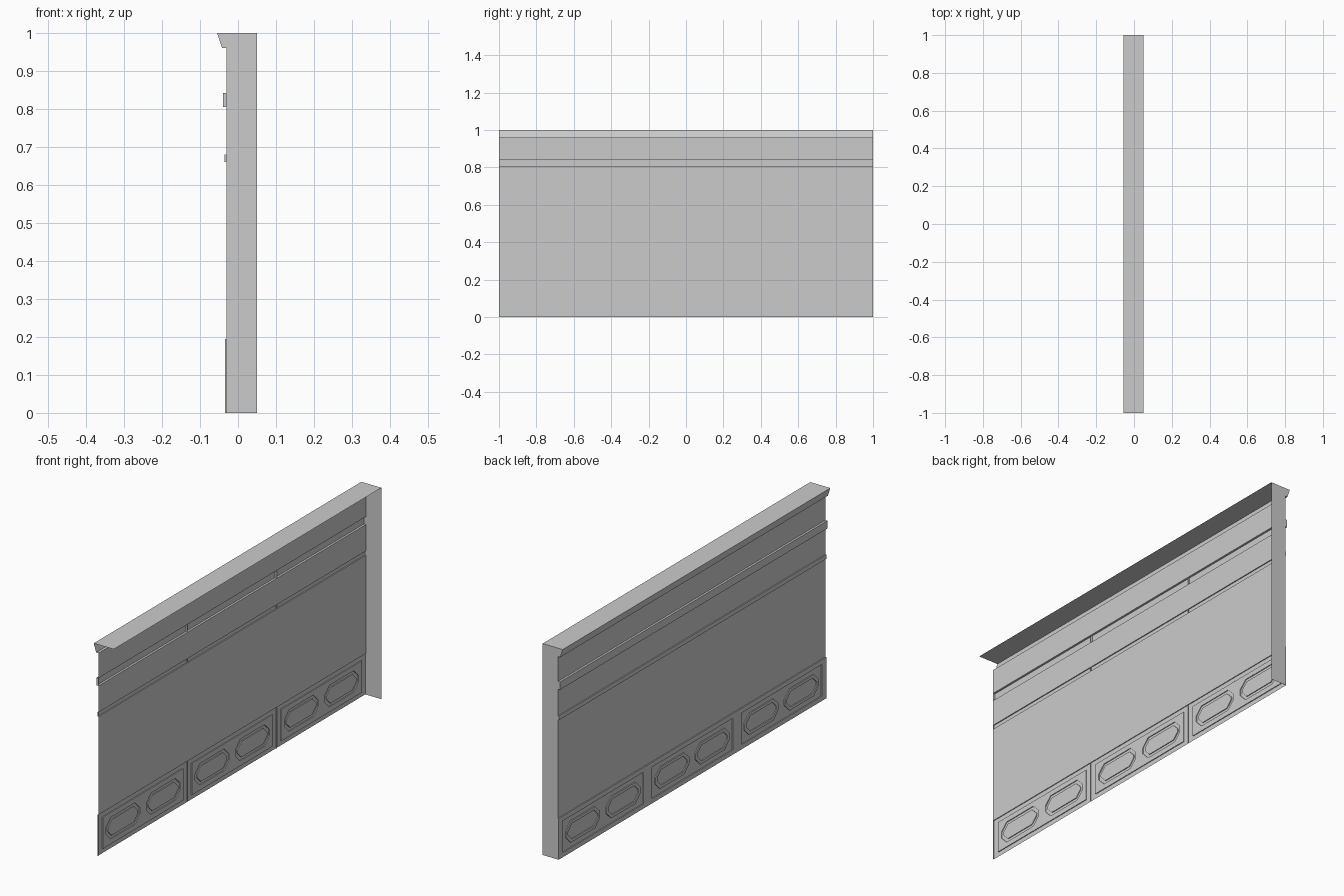
import bpy, bmesh

if "Cube" in bpy.data.objects:
    bpy.data.objects.remove(bpy.data.objects["Cube"])

WALL, BACK, PROUD = -0.03, 0.05, -0.034   # x positions of the surfaces
MODULES = 3
STEP = 2 / MODULES


def finish(name, bm):
    bmesh.ops.remove_doubles(bm, verts=bm.verts, dist=1e-5)
    me = bpy.data.meshes.new(name)
    bm.to_mesh(me)
    bm.free()
    ob = bpy.data.objects.new(name, me)
    bpy.context.collection.objects.link(ob)
    return ob


def face(bm, pts):
    bm.faces.new([bm.verts.new(p) for p in pts])


def sweep(bm, profile, y0, y1):
    """Run an open (x, z) profile along y."""
    for (xa, za), (xb, zb) in zip(profile, profile[1:]):
        face(bm, [(xa, y0, za), (xb, y0, zb), (xb, y1, zb), (xa, y1, za)])


def loop(y0, y1, z0, z1, c, x):
    """Rectangle with corners cut by c, as eight points at depth x."""
    yz = [(y0 + c, z0), (y1 - c, z0), (y1, z0 + c), (y1, z1 - c),
          (y1 - c, z1), (y0 + c, z1), (y0, z1 - c), (y0, z0 + c)]
    return [(x, y, z) for y, z in yz]


def nest(bm, loops, fill):
    """Join concentric loops, optionally closing the innermost."""
    for a, b in zip(loops, loops[1:]):
        for i in range(8):
            j = (i + 1) % 8
            face(bm, [a[j], a[i], b[i], b[j]])
    if fill:
        face(bm, loops[-1][::-1])


# flat wall bands between the mouldings
bm = bmesh.new()
for z0, z1 in [(0.195, 0.66), (0.68, 0.805), (0.842, 0.96)]:
    sweep(bm, [(WALL, z0), (WALL, z1)], -1, 1)
finish("wall_face", bm)

# crown: underside, sloped front and flat top (back and bottom stay open)
bm = bmesh.new()
sweep(bm, [(WALL, 0.96), (-0.042, 0.96), (-0.055, 1), (BACK, 1)], -1, 1)
face(bm, [(WALL, 1, 0.96), (-0.042, 1, 0.96), (-0.055, 1, 1), (WALL, 1, 1)])
finish("crown_moulding", bm)

# single closed end
bm = bmesh.new()
face(bm, [(WALL, 1, 0), (WALL, 1, 1), (BACK, 1, 1), (BACK, 1, 0)])
finish("end_cap", bm)

# two horizontal rails in capped segments
for name, x, z0, z1 in [("upper_rail", -0.04, 0.805, 0.842),
                        ("lower_rail", -0.035, 0.66, 0.68)]:
    bm = bmesh.new()
    prof = [(WALL, z0), (x, z0), (x, z1), (WALL, z1)]
    sweep(bm, prof, -1, 1)
    for k in range(MODULES + 1):
        y = -1 + k * STEP
        face(bm, [(px, y, pz) for px, pz in prof])
    finish(name, bm)

# wainscot: framed modules, each with two cut-corner panels
bm = bmesh.new()
for k in range(MODULES):
    y0, y1 = -1 + k * STEP, -1 + (k + 1) * STEP
    a, b, lo, hi = y0 + 0.032, y1 - 0.032, 0.022, 0.172
    nest(bm, [loop(y0, y1, 0, 0.195, 0, PROUD),
              loop(a, b, lo, hi, 0, PROUD),
              loop(a, b, lo, hi, 0, WALL)], False)
    mid = (a + b) / 2
    for p, q in [(a, mid), (mid, b)]:
        def oct_loop(d, c, x):
            return loop(p + d, q - d, lo + d, hi - d, c, x)
        nest(bm, [oct_loop(0, 0, WALL), oct_loop(0.024, 0.036, WALL),
                  oct_loop(0.024, 0.036, PROUD), oct_loop(0.038, 0.03, PROUD),
                  oct_loop(0.038, 0.03, WALL)], True)
    sweep(bm, [(PROUD, 0.195), (WALL, 0.195)], y0, y1)
for k in range(MODULES + 1):
    y = -1 + k * STEP
    face(bm, [(WALL, y, 0), (PROUD, y, 0), (PROUD, y, 0.195), (WALL, y, 0.195)])
finish("wainscot", bm)
